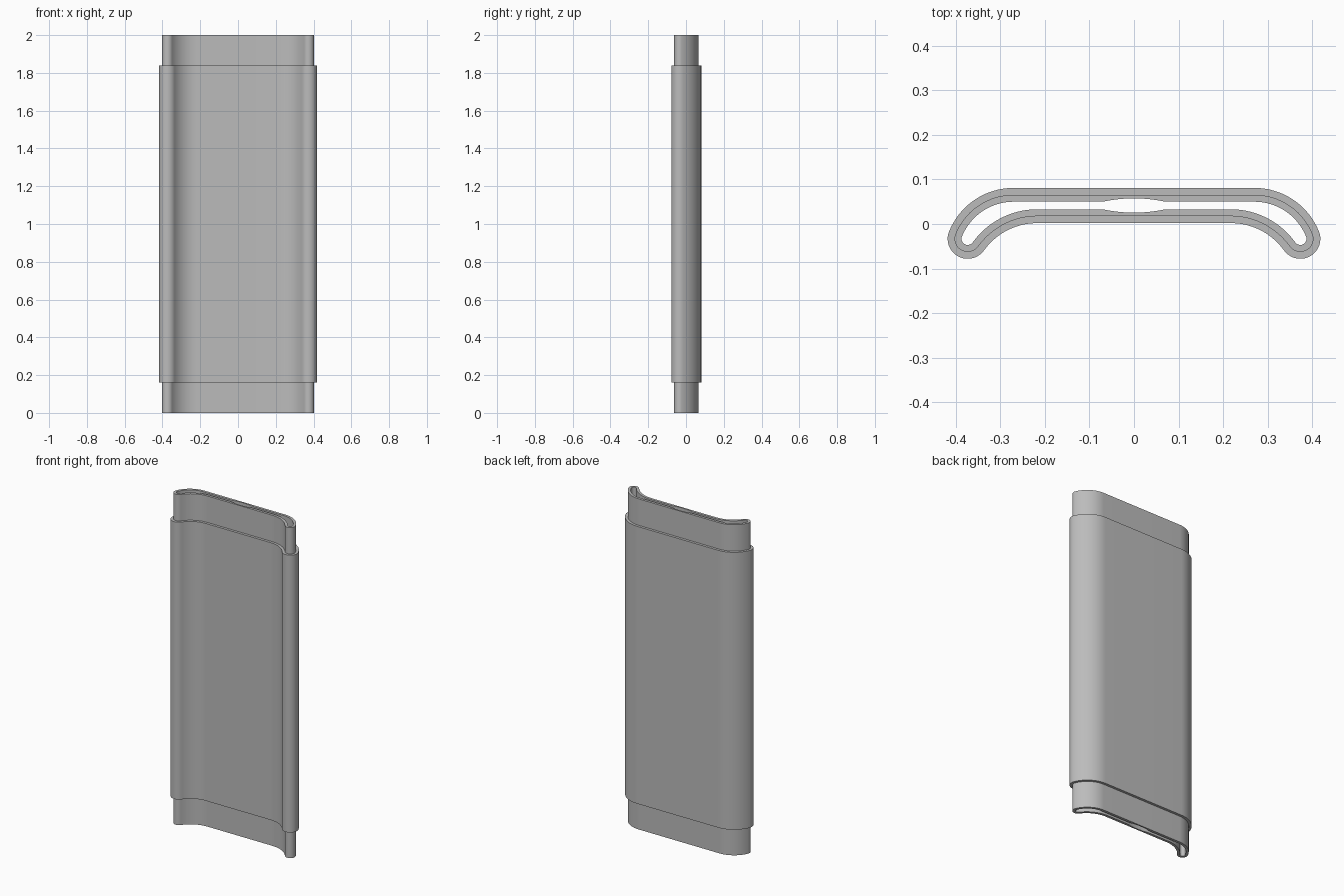
import bpy, bmesh, math
from mathutils import Vector

if "Cube" in bpy.data.objects:
    bpy.data.objects.remove(bpy.data.objects["Cube"])

grey = bpy.data.materials.new("plain grey")
grey.use_nodes = True
grey.diffuse_color = (0.5, 0.5, 0.5, 1)
grey.node_tree.nodes["Principled BSDF"].inputs["Base Color"].default_value = grey.diffuse_color

# Outermost section: flat back and front, bent sides, round end lobes
LOBE = Vector((0.373, -0.033))
LOBE_R = 0.045
BACK_Y, FRONT_Y = 0.081, 0.002
BACK_C, BACK_R = Vector((0.27, -0.075)), 0.156
FRONT_C, FRONT_R = Vector((0.217, -0.145)), 0.147
WALL = 0.0155
BULGE_W, BULGE_H = 0.07, 0.0075


def arc(centre, radius, a0, a1, n):
    angles = [a0 + (a1 - a0) * i / n for i in range(n + 1)]
    return [centre + radius * Vector((math.cos(a), math.sin(a))) for a in angles]


def outline(inset, bulge=0.0):
    """Closed section, moved inwards by inset, with an optional widened middle."""
    to_back = math.atan2(*(LOBE - BACK_C).yx)
    to_front = math.atan2(*(LOBE - FRONT_C).yx)
    steps = [BULGE_W * i / 8 for i in range(9)]

    def swell(x):
        return bulge * (1 - (x / BULGE_W) ** 2)

    half = [Vector((x, BACK_Y - inset + swell(x))) for x in steps]
    half += arc(BACK_C, BACK_R - inset, math.pi / 2, to_back, 20)
    half += arc(LOBE, LOBE_R - inset, to_back, to_front - math.pi, 20)[1:]
    half += arc(FRONT_C, FRONT_R + inset, to_front, math.pi / 2, 20)[1:]
    half += [Vector((x, FRONT_Y + inset - swell(x))) for x in reversed(steps)]
    # Mirror to the other side, skipping the two points on the centre line
    return half + [Vector((-p.x, p.y)) for p in reversed(half[1:-1])]


def hollow_extrusion(name, outer, inner, z0, z1):
    bm = bmesh.new()
    rings = [[bm.verts.new((p.x, p.y, z)) for p in pts]
             for pts, z in ((outer, z0), (outer, z1), (inner, z1), (inner, z0))]
    count = len(outer)
    for k in range(4):
        a, b = rings[k], rings[(k + 1) % 4]
        for i in range(count):
            j = (i + 1) % count
            bm.faces.new((a[i], a[j], b[j], b[i]))
    bmesh.ops.recalc_face_normals(bm, faces=bm.faces)
    mesh = bpy.data.meshes.new(name)
    bm.to_mesh(mesh)
    bm.free()
    mesh.materials.append(grey)
    obj = bpy.data.objects.new(name, mesh)
    bpy.context.collection.objects.link(obj)
    bpy.ops.object.select_all(action="DESELECT")
    obj.select_set(True)
    bpy.context.view_layer.objects.active = obj
    bpy.ops.object.shade_smooth_by_angle(angle=math.radians(30))


# Full-height tube, and the shorter sleeve wrapped around it
hollow_extrusion("inner_tube", outline(WALL), outline(2 * WALL, BULGE_H), 0, 2)
hollow_extrusion("outer_sleeve", outline(0), outline(WALL), 0.162, 1.84)
